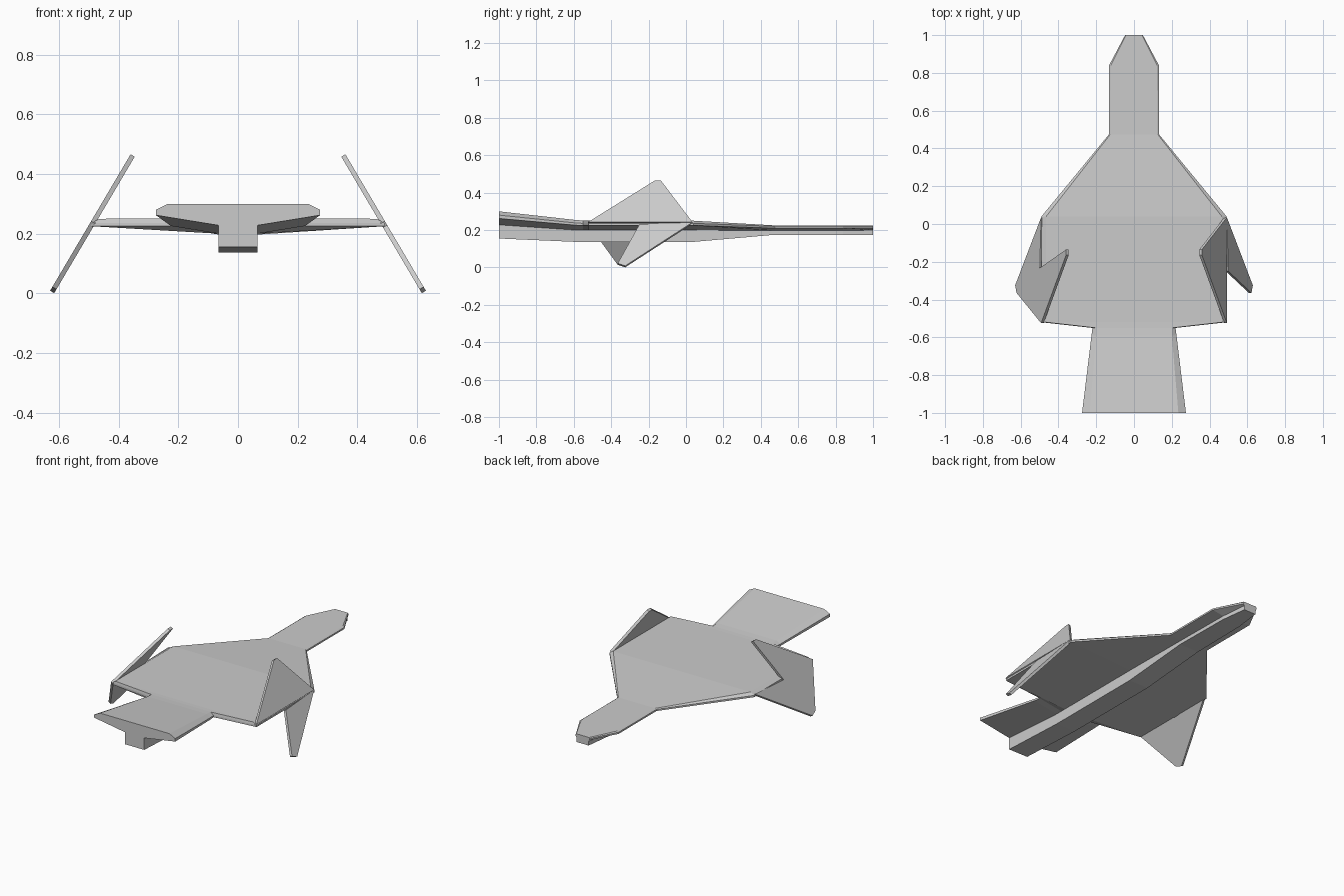
import bpy, bmesh
from mathutils import Vector

if "Cube" in bpy.data.objects:
    bpy.data.objects.remove(bpy.data.objects["Cube"])


def make_object(name, bm):
    bmesh.ops.recalc_face_normals(bm, faces=bm.faces)
    mesh = bpy.data.meshes.new(name)
    bm.to_mesh(mesh)
    bm.free()
    obj = bpy.data.objects.new(name, mesh)
    bpy.context.collection.objects.link(obj)
    return obj


# Hull: half sections lofted from tail to nose
# y, top half width, half width, z top, z edge, z lower edge, keel half width, z keel top, z keel bottom
stations = [
    (-1.00, .235, .275, .300, .280, .262, .065, .228, .155),
    (-0.59, .200, .225, .254, .238, .226, .065, .200, .137),
    (-0.55, .200, .220, .251, .236, .225, .065, .200, .137),
    (-0.52, .465, .490, .250, .236, .225, .065, .200, .137),
    (0.04, .465, .490, .250, .236, .225, .065, .200, .137),
    (0.475, .125, .132, .225, .220, .210, .065, .197, .175),
    (0.84, .122, .132, .225, .220, .210, .060, .197, .175),
    (1.00, .043, .047, .225, .220, .210, .040, .200, .175),
]
bm = bmesh.new()
rings = []
for y, wt, w, zt, ze, zl, k, zk, zb in stations:
    half = [(wt, zt), (w, ze), (w, zl), (k, zk), (k, zb)]
    outline = half + [(-x, z) for x, z in reversed(half)]
    rings.append([bm.verts.new((x, y, z)) for x, z in outline])
for a, b in zip(rings, rings[1:]):
    for i in range(len(a)):
        j = (i + 1) % len(a)
        bm.faces.new((a[i], a[j], b[j], b[i]))
bm.faces.new(rings[0])
bm.faces.new(rings[-1])
make_object("hull_with_keel", bm)


# Canted wingtip fins: flat (y, z) outlines tilted onto the wing edge
def fin(name, side, outlines, thickness=0.016):
    bm = bmesh.new()
    normal = Vector((side * .86, 0, .51)) * thickness / 2
    for outline in outlines:
        mid = [Vector((side * (.485 - (z - .238) * .59), y, z)) for y, z in outline]
        outer = [bm.verts.new(p + normal) for p in mid]
        inner = [bm.verts.new(p - normal) for p in mid]
        bm.faces.new(outer)
        bm.faces.new(inner[::-1])
        for i in range(len(mid)):
            j = (i + 1) % len(mid)
            bm.faces.new((outer[i], inner[i], inner[j], outer[j]))
    make_object(name, bm)


back, front, middle = (.035, .238), (-.525, .238), (-.25, .225)
top = [(-.135, .462), (-.165, .462)]
low = [(-.365, .018), (-.325, .005)]
fin("right_fin", 1, [[back] + top + [front], [back, middle] + low])
fin("left_fin", -1, [top + [front] + low, [back, middle] + low])
